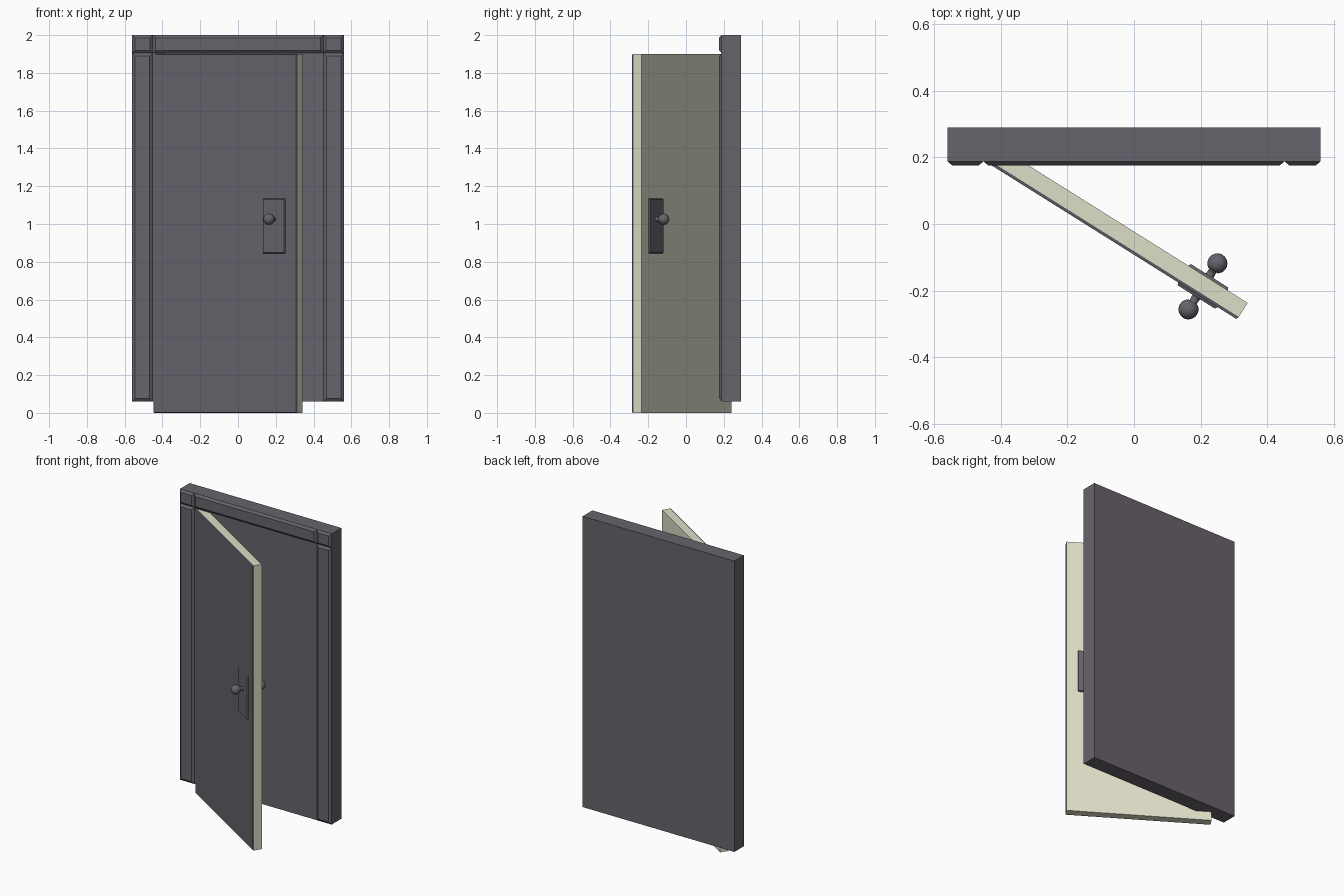
import bpy, bmesh, math
from mathutils import Matrix, Vector

old = bpy.data.objects.get("Cube")
if old:
    bpy.data.objects.remove(old, do_unlink=True)


def material(name, rgb):
    m = bpy.data.materials.new(name)
    m.use_nodes = True
    m.diffuse_color = (*rgb, 1)
    m.node_tree.nodes["Principled BSDF"].inputs["Base Color"].default_value = (*rgb, 1)
    return m


GREY = material("dark grey", (0.138, 0.125, 0.15))
CREAM = material("cream", (0.73, 0.73, 0.58))


def finish(name, bm, mat, matrix=None, smooth=False):
    bmesh.ops.recalc_face_normals(bm, faces=bm.faces)
    mesh = bpy.data.meshes.new(name)
    for f in bm.faces:
        f.smooth = smooth
    bm.to_mesh(mesh)
    bm.free()
    mesh.materials.append(mat)
    ob = bpy.data.objects.new(name, mesh)
    bpy.context.collection.objects.link(ob)
    if matrix:
        ob.matrix_world = matrix
    return ob


def block(name, x, y, z, mat, matrix=None, chamfer=0, front=1):
    """Box from ranges; the chamfer narrows its outer face (front=1: low y)."""
    bm = bmesh.new()
    bmesh.ops.create_cube(bm, size=1)
    for v in bm.verts:
        inset = chamfer if v.co.y * front < 0 else 0
        v.co = Vector([
            r[1] - i if c > 0 else r[0] + i
            for c, r, i in zip(v.co, (x, y, z), (inset, 0, inset))])
    return finish(name, bm, mat, matrix)


# Solid frame back
block("frame_back", (-0.56, 0.56), (0.188, 0.29), (0.06, 2), GREY)

# Raised trim: columns, corner blocks and header
TRIM = (0.176, 0.188)
for side, x in (("right", (-0.56, -0.452)), ("left", (0.452, 0.56))):
    block(side + "_column", x, TRIM, (0.06, 1.905), GREY, chamfer=0.016)
    block(side + "_corner_block", x, TRIM, (1.905, 2), GREY, chamfer=0.014)
block("header", (-0.452, 0.452), TRIM, (1.905, 2), GREY, chamfer=0.014)

# Open door leaf, built in hinge space
HINGE = Matrix.Translation((-0.45, 0.19, 0)) @ Matrix.Rotation(math.radians(-32.1), 4, "Z")
WIDTH, DEPTH = 0.897, 0.059
block("door_core", (0, WIDTH), (0.009, DEPTH), (0, 1.9), CREAM, HINGE)
block("door_front", (0, WIDTH), (0, 0.009), (0, 1.9), GREY, HINGE, chamfer=0.003)

# Handle plates and knobs on both sides
KX, KZ = 0.757, 1.025
for side, s, face in (("front", 1, 0), ("back", -1, DEPTH)):
    outer = face - s * 0.008
    block(side + "_handle_plate", (KX - 0.07, KX + 0.07), sorted((face, outer)),
          (0.845, 1.135), GREY, HINGE, chamfer=0.004, front=s)
    # Turned knob: stem flare, neck and ball
    bm = bmesh.new()
    profile = [(0.019, 0), (0.013, 0.01), (0.012, 0.028)]
    ball_r, ball_d = 0.03, 0.052
    for i in range(3, 17):
        a = math.pi * i / 16
        profile.append((ball_r * math.sin(a), ball_d - ball_r * math.cos(a)))
    verts = [bm.verts.new((r, 0, d)) for r, d in profile]
    edges = [bm.edges.new(pair) for pair in zip(verts, verts[1:])]
    bmesh.ops.spin(bm, geom=verts + edges, cent=(0, 0, 0), axis=(0, 0, 1),
                   angle=2 * math.pi, steps=24)
    bmesh.ops.remove_doubles(bm, verts=bm.verts, dist=0.0001)
    turn = Matrix.Translation((KX, face, KZ)) @ Matrix.Rotation(s * math.pi / 2, 4, "X")
    finish(side + "_knob", bm, GREY, HINGE @ turn, smooth=True)
